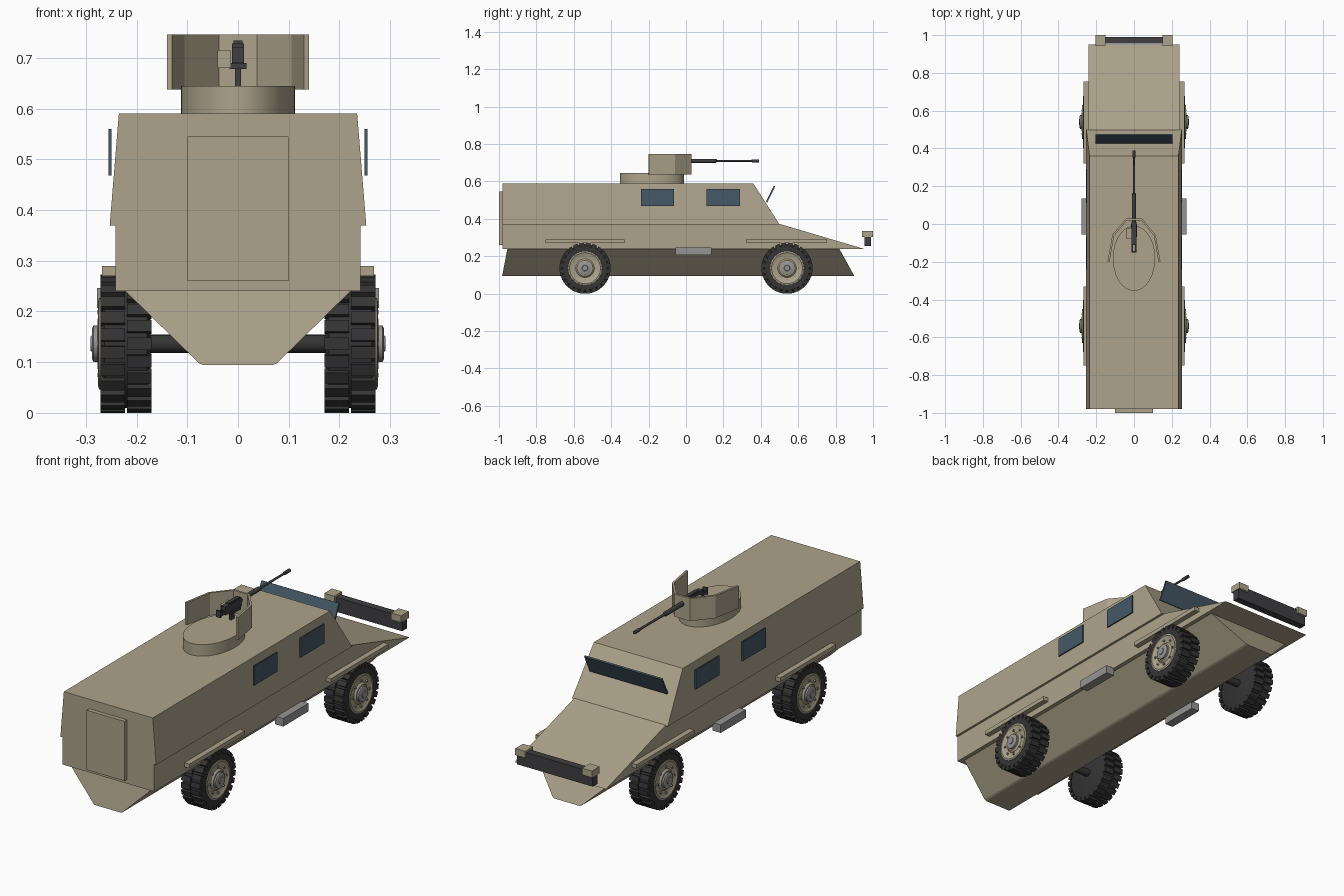
import bpy, bmesh, math
from mathutils import Matrix, Vector

if "Cube" in bpy.data.objects:
    bpy.data.objects.remove(bpy.data.objects["Cube"])


def material(name, rgb):
    m = bpy.data.materials.new(name)
    m.diffuse_color = (*rgb, 1)
    m.use_nodes = True
    m.node_tree.nodes["Principled BSDF"].inputs["Base Color"].default_value = m.diffuse_color
    return m


TAN = material("tan_paint", (0.42, 0.37, 0.26))
RUBBER = material("rubber", (0.035, 0.035, 0.037))
METAL = material("gun_metal", (0.05, 0.05, 0.055))
GLASS = material("glass", (0.06, 0.1, 0.135))
GREY = material("grey_steel", (0.3, 0.3, 0.3))


def finish(name, bm, mat, smooth=False):
    bmesh.ops.recalc_face_normals(bm, faces=bm.faces[:])
    me = bpy.data.meshes.new(name)
    bm.to_mesh(me)
    bm.free()
    me.materials.append(mat)
    ob = bpy.data.objects.new(name, me)
    bpy.context.collection.objects.link(ob)
    if smooth:
        bpy.ops.object.select_all(action='DESELECT')
        ob.select_set(True)
        bpy.context.view_layer.objects.active = ob
        bpy.ops.object.shade_smooth_by_angle(angle=math.radians(35))
    return ob


def hull(name, half_points, mat):
    """Convex plate body from right-half points, mirrored in x."""
    bm = bmesh.new()
    for x, y, z in half_points:
        for s in (-1, 1):
            bm.verts.new((s * x, y, z))
    bmesh.ops.convex_hull(bm, input=bm.verts[:])
    bmesh.ops.dissolve_limit(bm, angle_limit=0.01, verts=bm.verts[:], edges=bm.edges[:])
    return finish(name, bm, mat)


def add_box(bm, x, y, z, extra=Matrix()):
    c = Vector(((x[0] + x[1]) / 2, (y[0] + y[1]) / 2, (z[0] + z[1]) / 2))
    d = (abs(x[1] - x[0]), abs(y[1] - y[0]), abs(z[1] - z[0]), 1)
    bmesh.ops.create_cube(bm, size=1, matrix=extra @ Matrix.Translation(c) @ Matrix.Diagonal(d))


def box(name, x, y, z, mat, sides=(1,)):
    obs = []
    for s in sides:
        bm = bmesh.new()
        add_box(bm, (s * x[0], s * x[1]), y, z)
        obs.append(finish(name, bm, mat))
    return obs[0]


def lathe(name, profile, mat, axis='X', n=40, loc=(0, 0, 0)):
    """Turn (along, radius) points about the x or y axis."""
    bm = bmesh.new()
    vec = lambda a, r: (a, 0, r) if axis == 'X' else (0, a, r)
    vs = [bm.verts.new(vec(a, r)) for a, r in profile]
    es = [bm.edges.new(p) for p in zip(vs, vs[1:])]
    bmesh.ops.spin(bm, geom=vs + es, cent=(0, 0, 0), axis=(1, 0, 0) if axis == 'X' else (0, 1, 0),
                   angle=math.tau, steps=n, use_duplicate=False)
    bmesh.ops.remove_doubles(bm, verts=bm.verts[:], dist=1e-5)
    ob = finish(name, bm, mat, True)
    ob.location = loc
    return ob


# Hull: cabin, belt with sloped hood, V-shaped belly
hull("cabin", [(.253, -.98, .37), (.235, -.98, .59), (.235, .36, .59), (.253, .5, .37)], TAN)
hull("belt_and_hood", [(.242, -.98, .24), (.242, -.98, .373), (.242, .5, .373), (.242, .95, .24)], TAN)
hull("belly", [(.222, -.955, .24), (.222, .82, .24), (.077, -.982, .098), (.077, .898, .098),
               (.068, -.983, .094), (.068, .9, .094)], TAN)
box("rear_door", (-.1, .1), (-1, -.975), (.26, .545), TAN)

# Fender strips, steps and side windows
for y in ((-.75, -.33), (.32, .755)):
    box("fender", (.235, .268), y, (.27, .29), TAN, (1, -1))
box("step", (.235, .278), (-.055, .135), (.207, .246), GREY, (1, -1))
for y in ((-.24, -.065), (.11, .29)):
    box("side_window", (.249, .255), y, (.468, .56), GLASS, (1, -1))

# Windscreen leaning forward
screen = box("windscreen", (-.205, .205), (-.004, .004), (-.048, .048), GLASS)
screen.location = (0, .452, .532)
screen.rotation_euler.x = -math.radians(26)

# Front bumper and lamps
box("bumper", (-.2, .2), (.955, .99), (.256, .325), METAL)
box("lamp", (.15, .203), (.942, 1), (.303, .335), TAN, (1, -1))


# Wheels, built once at the origin with the outer side toward +x
def make_wheel():
    tyre = lathe("tyre", [(-.048, 0), (-.048, .115), (-.042, .127), (.042, .127), (.05, .118),
                          (.05, .09), (.038, .086), (.038, 0)], RUBBER)
    bm = bmesh.new()
    n = 24
    for i in range(n):
        for off, x in ((0, (-.05, -.002)), (.5, (.002, .05))):
            rot = Matrix.Rotation(math.tau * (i + off) / n, 4, 'X')
            add_box(bm, x, (-.012, .012), (.118, .1365), rot)
    lugs = finish("tread_lugs", bm, RUBBER)
    rim = lathe("rim", [(.036, .092), (.053, .09), (.055, .083), (.05, .075), (.048, .05),
                        (.056, .042), (.056, 0)], TAN)
    hub = lathe("hub", [(.054, .036), (.064, .036), (.067, .03), (.067, .016), (.07, .014), (.07, 0)], GREY)
    bm = bmesh.new()
    for i in range(8):
        rot = Matrix.Rotation(math.tau * i / 8, 4, 'X')
        add_box(bm, (.045, .056), (-.004, .004), (.058, .066), rot)
    return [tyre, lugs, rim, hub, finish("wheel_bolts", bm, GREY)]


parts = make_wheel()
first = True
for y in (-.54, .54):
    for s in (1, -1):
        for p in parts:
            ob = p
            if not first:
                ob = p.copy()
                bpy.context.collection.objects.link(ob)
            ob.location = (s * .221, y, .1365)
            ob.rotation_euler.z = 0 if s > 0 else math.pi
        first = False

# Axles up into the belly
for y in (-.54, .54):
    lathe("axle", [(-.18, 0), (-.18, .018), (.18, .018), (.18, 0)], RUBBER, n=16, loc=(0, y, .1365))

# Oval turret ring
bm = bmesh.new()
bmesh.ops.create_cone(bm, cap_ends=True, segments=48, radius1=1, radius2=1, depth=1,
                      matrix=Matrix.Translation((0, -.182, .615)) @ Matrix.Diagonal((.112, .172, .06, 1)))
finish("turret_ring", bm, TAN, True)

# Folded gun shield: open plan path raised and thickened
path = [(-.135, -.2), (-.11, -.06), (-.04, .024)]
path += [(-x, y) for x, y in reversed(path)]
bm = bmesh.new()
low = [bm.verts.new((x, y, .638)) for x, y in path]
top = [bm.verts.new((x, y, .746)) for x, y in path]
for i in range(len(path) - 1):
    bm.faces.new((low[i], low[i + 1], top[i + 1], top[i]))
shield = finish("gun_shield", bm, TAN)
mod = shield.modifiers.new("thickness", 'SOLIDIFY')
mod.thickness = .01
mod.offset = 0
mod.use_even_offset = True

# Machine gun
lathe("gun_barrel", [(-.01, 0), (-.01, .011), (.16, .011), (.165, .006), (.35, .005), (.352, .008),
                     (.39, .008), (.39, 0)], METAL, 'Y', 16, (0, 0, .71))
box("receiver", (-.012, .012), (-.11, .01), (.688, .728), METAL)
box("feed_cover", (-.009, .009), (-.08, 0), (.726, .734), METAL)
box("ammo_box", (-.04, -.014), (-.08, -.02), (.68, .715), TAN)
box("gun_mount", (-.006, .006), (-.06, -.035), (.64, .69), METAL)
box("cradle", (-.017, .017), (-.07, .0), (.678, .69), METAL)
box("gun_grip", (.006, .012), (-.15, -.105), (.695, .712), METAL, (1, -1))
box("gun_trigger_bar", (-.012, .012), (-.15, -.142), (.69, .722), METAL)
